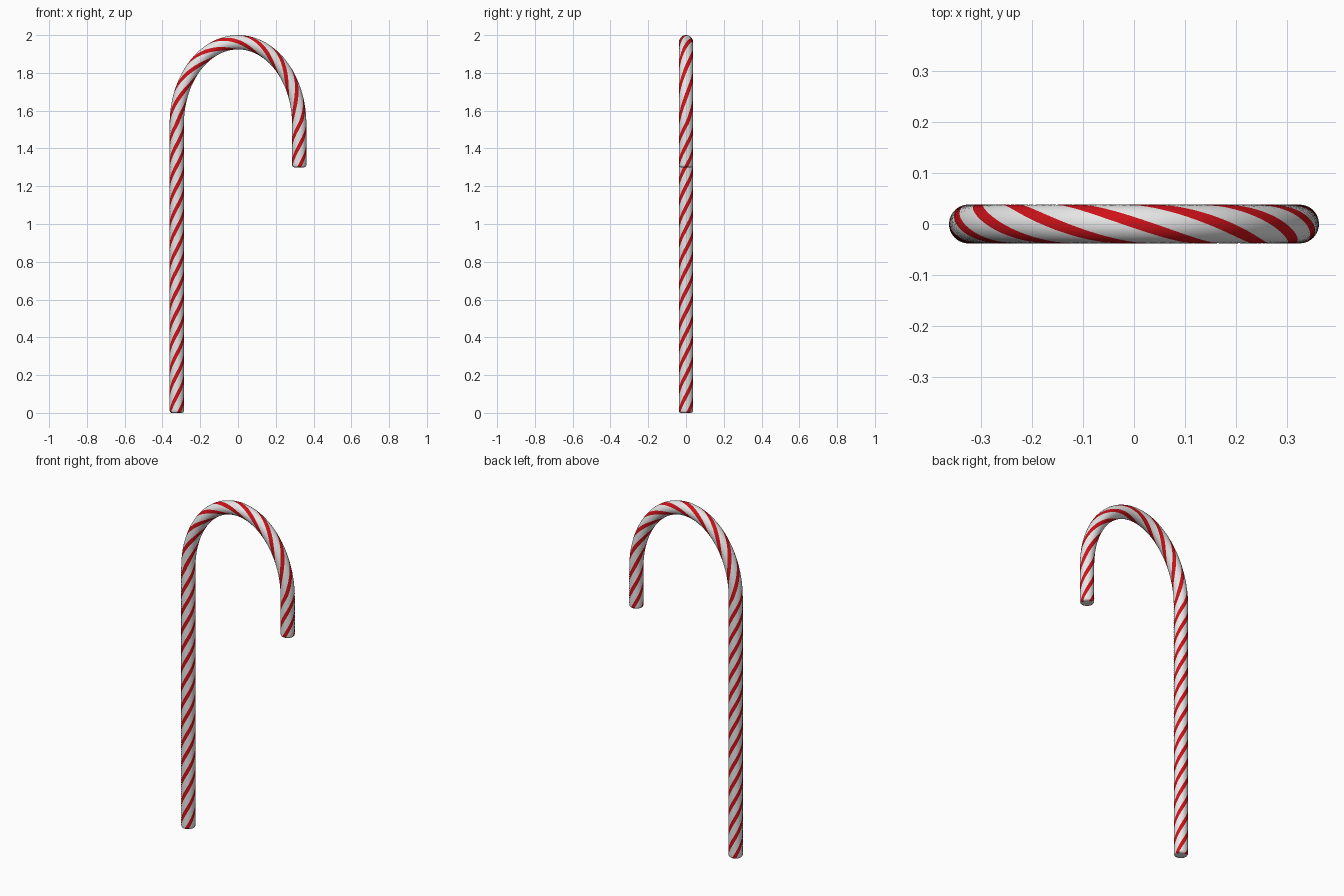
import bpy, bmesh, math
from mathutils import Vector

if "Cube" in bpy.data.objects:
    bpy.data.objects.remove(bpy.data.objects["Cube"])

R = 0.038            # tube radius
CX, AZ, BZ = 0.324, 1.53, 0.432   # hook half width, arch start height, arch rise
END_Z = 1.30         # height of the short end
COLS = 32            # four stripes of eight columns each


def material(name, rgb):
    m = bpy.data.materials.new(name)
    m.diffuse_color = (*rgb, 1.0)
    m.use_nodes = True
    m.node_tree.nodes["Principled BSDF"].inputs["Base Color"].default_value = m.diffuse_color
    return m


white = material("sugar white", (0.8, 0.8, 0.8))
red = material("peppermint red", (0.62, 0.006, 0.01))

# Centre line: (point, tangent, radius)
B = 0.012            # rounding of the ends
path = []
up, down = Vector((0, 0, 1)), Vector((0, 0, -1))
for k in range(5):
    a = math.pi / 2 * k / 4
    path.append((Vector((-CX, 0, B - B * math.cos(a))), up, R - B + B * math.sin(a)))
for k in range(1, 111):
    path.append((Vector((-CX, 0, B + (AZ - B) * k / 110)), up, R))
for k in range(1, 81):
    a = math.pi * k / 80
    p = Vector((-CX * math.cos(a), 0, AZ + BZ * math.sin(a)))
    t = Vector((CX * math.sin(a), 0, BZ * math.cos(a))).normalized()
    path.append((p, t, R))
for k in range(1, 17):
    path.append((Vector((CX, 0, AZ + (END_Z + B - AZ) * k / 16)), down, R))
for k in range(1, 5):
    a = math.pi / 2 * k / 4
    path.append((Vector((CX, 0, END_Z + B - B * math.sin(a))), down, R - B + B * math.cos(a)))

# Twisted rings: the columns themselves run along the spiral stripes
bm = bmesh.new()
rings = []
turn = -0.09 / 0.1108          # counted in stripe spacings
last = path[0][0]
for p, t, r in path:
    spacing = 0.1108 if p.z <= AZ + 1e-5 else 0.151
    turn += (p - last).length / spacing
    last = p
    n = Vector((-t.z, 0, t.x))
    b = t.cross(n)
    ring = []
    for j in range(COLS):
        th = turn * math.pi / 2 + (j - 1.5) * 2 * math.pi / COLS
        ring.append(bm.verts.new(p + r * (math.cos(th) * n + math.sin(th) * b)))
    rings.append(ring)

for r0, r1 in zip(rings, rings[1:]):
    for j in range(COLS):
        k = (j + 1) % COLS
        f = bm.faces.new((r0[j], r0[k], r1[k], r1[j]))
        f.smooth = True
        f.material_index = 1 if j % 8 < 3 else 0

# Flat end caps
bm.faces.new(rings[0][::-1])
bm.faces.new(rings[-1])
bmesh.ops.recalc_face_normals(bm, faces=bm.faces)

mesh = bpy.data.meshes.new("striped_cane")
bm.to_mesh(mesh)
bm.free()
mesh.materials.append(white)
mesh.materials.append(red)
cane = bpy.data.objects.new("striped_cane", mesh)
bpy.context.collection.objects.link(cane)
